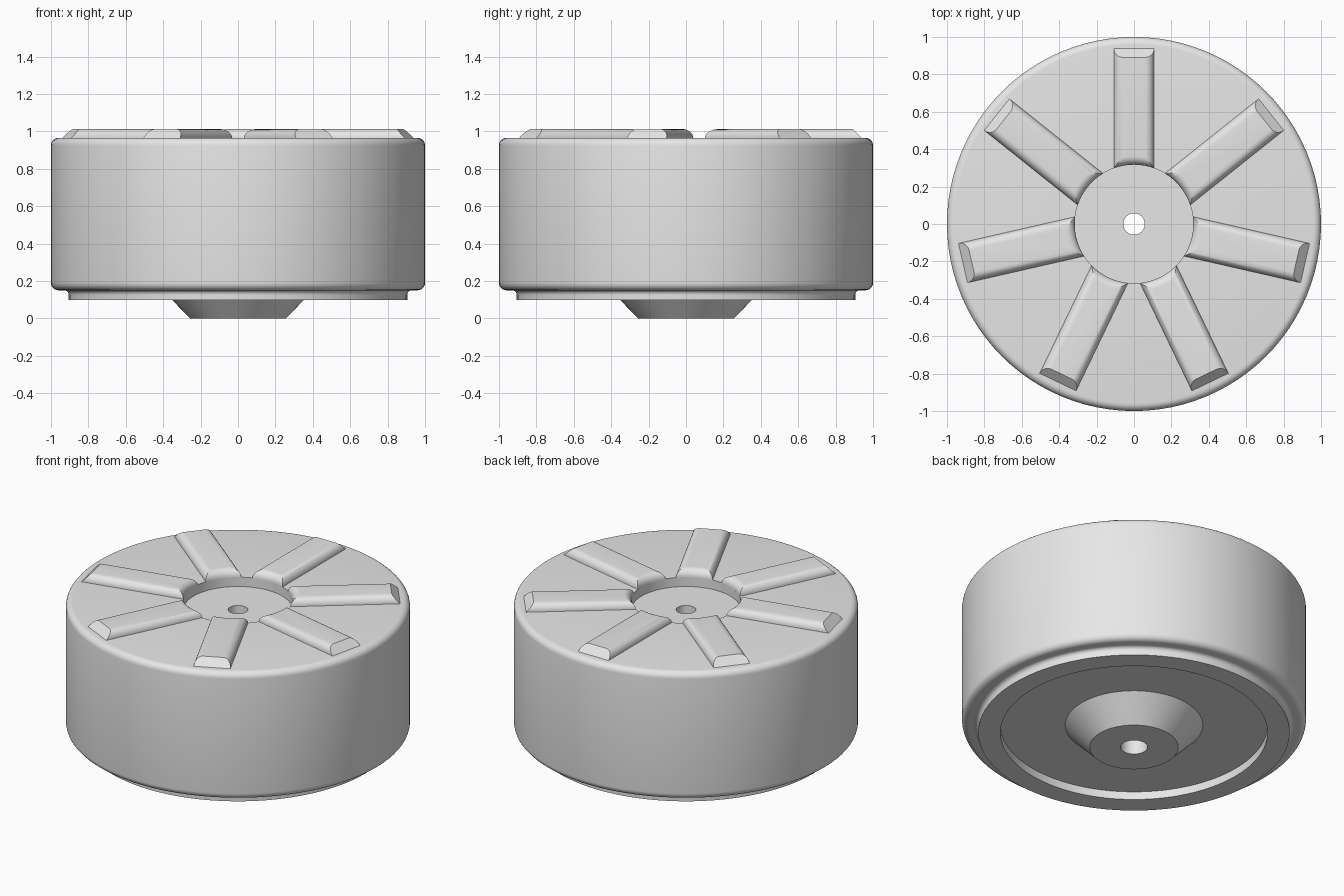
import bpy, bmesh
from math import sin, cos, pi, sqrt, radians
from mathutils import Matrix, Vector

cube = bpy.data.objects.get("Cube")
if cube:
    bpy.data.objects.remove(cube, do_unlink=True)

grey = bpy.data.materials.new("plain grey")
grey.use_nodes = True
grey.diffuse_color = (0.8, 0.8, 0.8, 1)
grey.node_tree.nodes["Principled BSDF"].inputs["Base Color"].default_value = (0.8, 0.8, 0.8, 1)

TOP = 0.965       # height of the flat top face
RIB = 0.047       # rib height and edge rounding
RECESS = 0.317    # radius of the central recess
STEPS = 8


def finish(bm, name):
    bmesh.ops.recalc_face_normals(bm, faces=bm.faces)
    mesh = bpy.data.meshes.new(name)
    bm.to_mesh(mesh)
    bm.free()
    mesh.materials.append(grey)
    obj = bpy.data.objects.new(name, mesh)
    bpy.context.collection.objects.link(obj)
    bpy.ops.object.select_all(action='DESELECT')
    obj.select_set(True)
    bpy.context.view_layer.objects.active = obj
    bpy.ops.object.shade_smooth_by_angle(angle=radians(30))
    return obj


def arc(cx, cz, r, start, end, n=6):
    angles = [radians(start + (end - start) * i / n) for i in range(n + 1)]
    return [(cx + r * cos(a), cz + r * sin(a)) for a in angles]


# Wheel body: one closed profile turned around the z axis
profile = [(0.057, 0.905), (RECESS, 0.905), (RECESS, TOP)]
profile += arc(0.96, TOP - 0.04, 0.04, 90, 0)
profile += arc(0.96, 0.19, 0.04, 0, -90)
profile += arc(0.93, 0.125, 0.025, 90, 180)
profile += [(0.905, 0.097), (0.776, 0.097), (0.776, 0.148), (0.4, 0.148),
            (0.257, 0), (0.079, 0), (0.079, 0.5), (0.057, 0.5)]
bm = bmesh.new()
verts = [bm.verts.new((r, 0, z)) for r, z in profile]
edges = [bm.edges.new((v, verts[i - 1])) for i, v in enumerate(verts)]
bmesh.ops.spin(bm, geom=verts + edges, cent=(0, 0, 0), axis=(0, 0, 1),
               angle=2 * pi, steps=96, use_merge=True)
bmesh.ops.remove_doubles(bm, verts=bm.verts, dist=0.0001)
finish(bm, "wheel_body")


# Ribs: stacked outlines with rounded sides and inner end, bevelled outer end
def rib_outline(t):
    inset, rise = RIB * (1 - cos(t)), RIB * sin(t)
    w, inner, outer = 0.108 - inset, RECESS + inset, 0.938 - rise
    xs = [w * (1 - 2 * i / STEPS) for i in range(STEPS + 1)]
    points = [(-w, outer), (w, outer)] + [(x, sqrt(inner**2 - x**2)) for x in xs]
    return [Vector((x, y, TOP + rise)) for x, y in points]


for n in range(7):
    turn = Matrix.Rotation(2 * pi * n / 7, 4, 'Z')
    bm = bmesh.new()
    loops = [[bm.verts.new(turn @ p) for p in rib_outline(pi / 2 * k / STEPS)]
             for k in range(STEPS + 1)]
    for low, high in zip(loops, loops[1:]):
        for i in range(len(low)):
            bm.faces.new((low[i - 1], low[i], high[i], high[i - 1]))
    bm.faces.new(loops[-1])
    bm.faces.new(loops[0][::-1])
    finish(bm, f"top_rib_{n + 1}")
